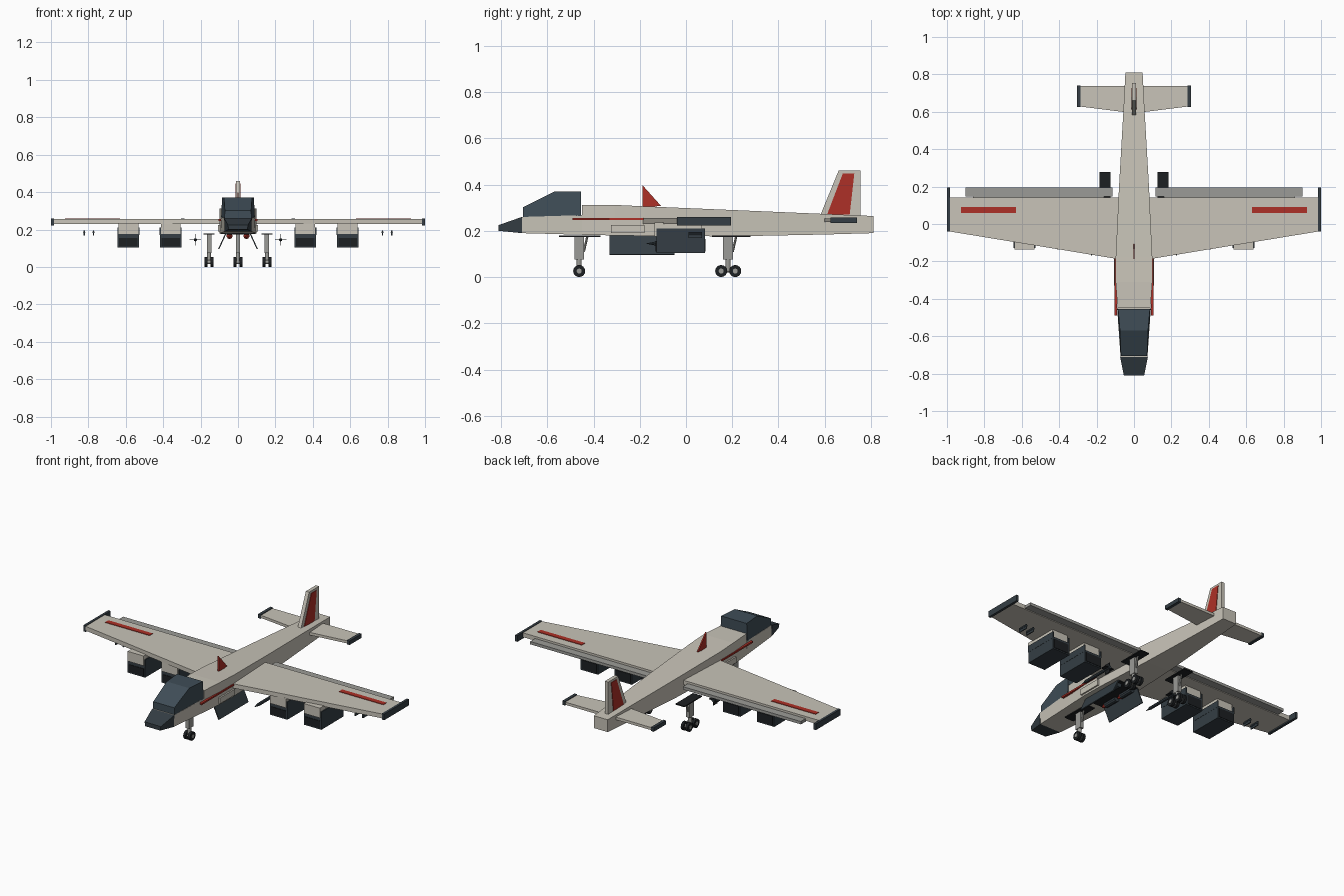
import bpy, bmesh
from math import pi
from mathutils import Matrix, Vector

if "Cube" in bpy.data.objects:
    bpy.data.objects.remove(bpy.data.objects["Cube"])


def material(name, rgb):
    m = bpy.data.materials.new(name)
    m.diffuse_color = (*rgb, 1)
    m.use_nodes = True
    m.node_tree.nodes["Principled BSDF"].inputs["Base Color"].default_value = m.diffuse_color
    return m


HULL = material("hull", (0.58, 0.55, 0.48))
GREY = material("flap_grey", (0.33, 0.33, 0.31))
DARK = material("dark", (0.035, 0.048, 0.058))
GLASS = material("glass", (0.05, 0.075, 0.095))
BLACK = material("black", (0.012, 0.014, 0.016))
RED = material("red", (0.42, 0.03, 0.02))


def finish(name, bm, mat):
    bmesh.ops.recalc_face_normals(bm, faces=bm.faces)
    me = bpy.data.meshes.new(name)
    bm.to_mesh(me)
    bm.free()
    me.materials.append(mat)
    ob = bpy.data.objects.new(name, me)
    bpy.context.collection.objects.link(ob)
    return ob


def loft(name, rings, mat):
    bm = bmesh.new()
    vs = [[bm.verts.new(p) for p in r] for r in rings]
    n = len(vs[0])
    for a, b in zip(vs, vs[1:]):
        for i in range(n):
            bm.faces.new((a[i], a[(i + 1) % n], b[(i + 1) % n], b[i]))
    bm.faces.new(vs[0])
    bm.faces.new(vs[-1])
    return finish(name, bm, mat)


def box(name, x, y, z, mat):
    return loft(name, [[(a, y[0], z[0]), (a, y[1], z[0]), (a, y[1], z[1]), (a, y[0], z[1])] for a in x], mat)


def hull_loft(name, sections, mat):
    # section: y, bottom half width, top half width, bottom z, top z
    return loft(name, [[(-b, y, z0), (b, y, z0), (t, y, z1), (-t, y, z1)]
                       for y, b, t, z0, z1 in sections], mat)


def side_plate(name, profile, x0, x1, mat):
    return loft(name, [[(x, y, z) for y, z in profile] for x in (x0, x1)], mat)


def flat_plate(name, outline, z0, z1, mat):
    return loft(name, [[(x, y, z) for x, y in outline] for z in (z0, z1)], mat)


def rod(name, a, b, r1, r2, mat, n=12):
    a, b = Vector(a), Vector(b)
    d = b - a
    bm = bmesh.new()
    rot = d.to_track_quat('Z', 'Y').to_matrix().to_4x4()
    bmesh.ops.create_cone(bm, cap_ends=True, segments=n, radius1=r1, radius2=r2, depth=d.length,
                          matrix=Matrix.Translation((a + b) / 2) @ rot)
    return finish(name, bm, mat)


# Fuselage, nose and canopy
hull_loft("front_fuselage", [(-0.71, .07, .072, .19, .26), (-0.45, .088, .09, .183, .268)], HULL)
hull_loft("fuselage", [(-0.45, .088, .088, .183, .312), (-0.31, .098, .098, .18, .312),
                       (-0.18, .098, .098, .178, .306), (0.2, .08, .08, .176, .29),
                       (0.6, .057, .057, .184, .273), (0.81, .046, .046, .19, .264)], HULL)
hull_loft("nose", [(-0.81, .05, .054, .2, .225), (-0.71, .071, .074, .19, .26)], DARK)
hull_loft("canopy", [(-0.705, .072, .07, .255, .302), (-0.57, .08, .075, .262, .37),
                     (-0.455, .09, .085, .265, .37)], GLASS)

# Dorsal antenna and vertical tail
side_plate("dorsal_fin", [(-.188, .3), (-.188, .397), (-.108, .308)], -.004, .004, RED)
side_plate("tail_fin", [(.58, .265), (.66, .46), (.755, .46), (.755, .255)], -.011, .011, HULL)

for s in (-1, 1):
    def span(a, b):
        return (s * a, s * b)

    # Wings with flaps, tip caps and stripes
    flat_plate("wing", [(s * .05, -.19), (s * .1, -.185), (s * .985, -.04), (s * .985, .142), (s * .05, .142)],
               .23, .256, HULL)
    box("flap", span(.115, .9), (.148, .195), (.23, .247), GREY)
    box("flap_hinge", span(.16, .86), (.14, .15), (.234, .242), GREY)
    box("wing_tip", span(.985, 1.0), (-.04, .195), (.222, .259), DARK)
    box("wing_stripe", span(.63, .925), (.06, .09), (.25, .259), RED)
    box("side_stripe", span(.09, .103), (-.49, -.18), (.246, .256), RED)

    # Tailplane and fin panel
    flat_plate("tailplane", [(s * .03, .596), (s * .288, .628), (s * .288, .738), (s * .03, .738)],
               .238, .254, HULL)
    box("tailplane_tip", span(.286, .304), (.625, .74), (.234, .258), DARK)
    side_plate("fin_panel", [(.61, .27), (.678, .447), (.728, .447), (.708, .27)], s * .008, s * .014, RED)

    # Engine nacelles below the wing
    for x in (.36, .586):
        box("nacelle", span(x - .058, x + .058), (-.128, .082), (.103, .178), DARK)
        for e in (-.056, .056):
            box("nacelle_cheek", span(x + e - .003, x + e + .003), (-.128, .082), (.17, .21), DARK)
        box("nacelle_mount", span(x - .053, x + .053), (-.136, .07), (.176, .235), HULL)
        box("intake", span(x - .05, x + .05), (-.131, -.12), (.11, .155), BLACK)
        box("exhaust", span(x - .05, x + .05), (.08, .085), (.11, .165), BLACK)

    # Missile with cross fins
    mx, mz = s * .228, .145
    rod("missile_body", (mx, -.13, mz), (mx, .07, mz), .009, .009, DARK, 8)
    rod("missile_tip", (mx, -.13, mz), (mx, -.17, mz), .009, .001, DARK, 8)
    box("missile_fin", (mx - .03, mx + .03), (.03, .065), (mz - .002, mz + .002), BLACK)
    box("missile_fin", (mx - .002, mx + .002), (.03, .065), (mz - .03, mz + .03), BLACK)

    # Small outer wing fins
    for x in (.772, .822):
        box("outer_fin", span(x - .003, x + .003), (.01, .07), (.168, .195), DARK)
        rod("outer_pod", (s * x, .01, .185), (s * x, .07, .185), .006, .006, DARK, 8)

    # Weapons bay doors and bombs
    loft("bay_door", [[(s * .06, y, .182), (s * .066, y, .184), (s * .106, y, .097), (s * .1, y, .095)]
                      for y in (-.33, -.05)], DARK)
    box("side_vent", span(.09, .107), (-.325, -.18), (.19, .225), HULL)
    for y in (-.29, -.16):
        rod("bomb", (s * .045, y, .165), (s * .045, y + .09, .165), .016, .016, DARK, 10)
        rod("bomb_tip", (s * .045, y, .165), (s * .045, y - .03, .165), .016, .004, RED, 10)
box("weapons_bay", (-.065, .065), (-.33, -.05), (.173, .185), BLACK)


def gear(x, y, wheels, plate):
    box("gear_plate", (x - .03, x + .03), plate, (.173, .179), BLACK)
    rod("gear_leg", (x, y, .175), (x, y, .03), .011, .011, GREY)
    box("gear_shroud", (x - .012, x + .012), (y - .021, y + .021), (.075, .175), GREY)
    rod("gear_brace", (x, y + .02, .11), (x, y + .035, .175), .005, .005, GREY, 8)
    if len(wheels) > 1:
        rod("gear_bogie", (x, wheels[0], .027), (x, wheels[1], .027), .007, .007, GREY, 8)
    for w in wheels:
        rod("axle", (x - .025, w, .026), (x + .025, w, .026), .011, .011, GREY)
        for s in (-1, 1):
            rod("wheel", (x + s * .007, w, .026), (x + s * .023, w, .026), .026, .026, BLACK, 16)


# Landing gear
gear(0, -.462, [-.462], (-.55, -.37))
for s in (-1, 1):
    gear(s * .155, .182, [.152, .213], (.112, .278))
